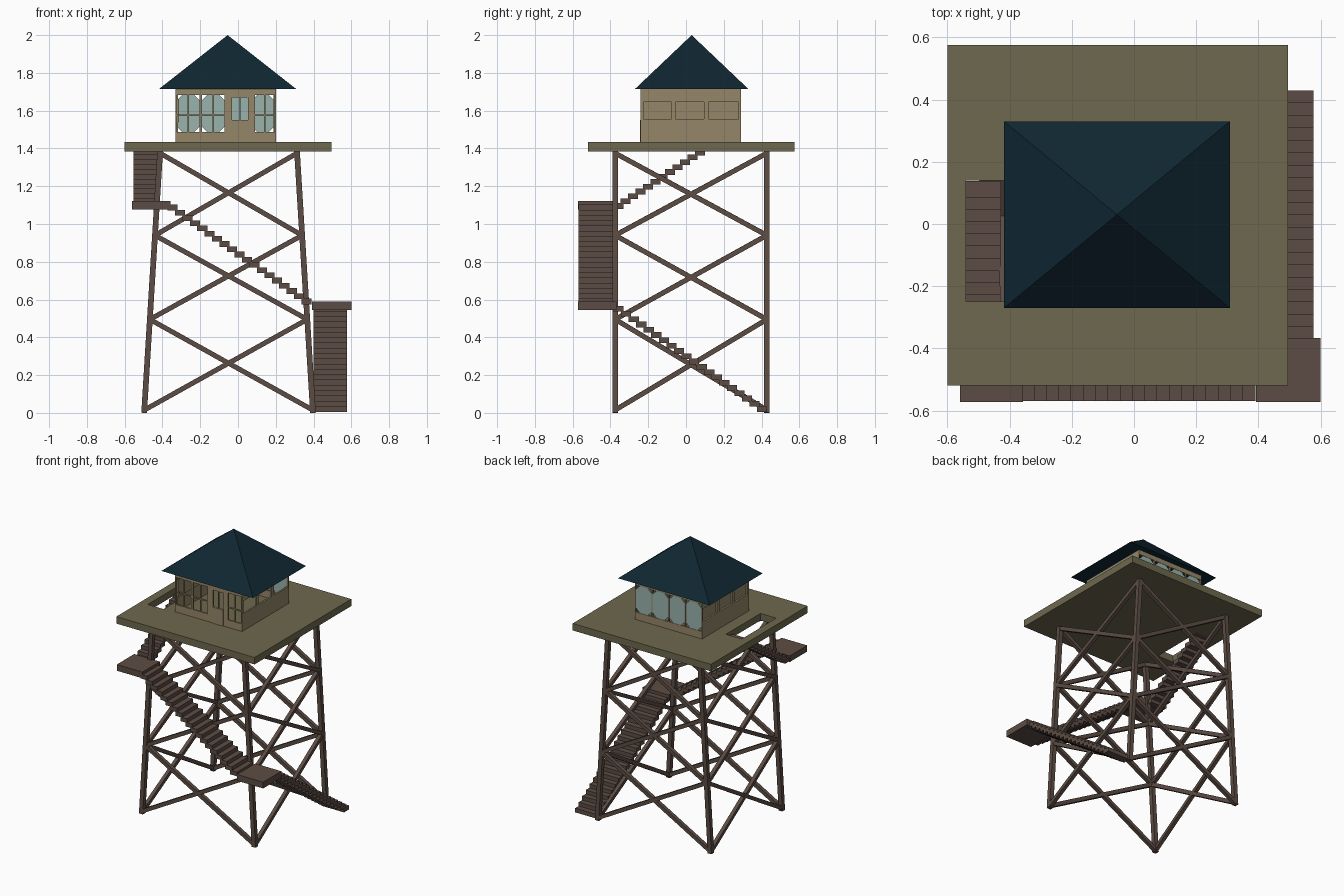
import bpy, bmesh, math
from mathutils import Vector, Matrix

if "Cube" in bpy.data.objects:
    bpy.data.objects.remove(bpy.data.objects["Cube"])


def material(name, rgb):
    m = bpy.data.materials.new(name)
    m.diffuse_color = (*rgb, 1)
    m.use_nodes = True
    m.node_tree.nodes["Principled BSDF"].inputs["Base Color"].default_value = m.diffuse_color
    return m


WOOD = material("brown timber", (0.107, 0.073, 0.058))
DECK = material("olive deck", (0.155, 0.140, 0.077))
WALL = material("tan wall", (0.30, 0.24, 0.14))
ROOF = material("dark blue roof", (0.005, 0.020, 0.032))
GLASS = material("pale glass", (0.32, 0.45, 0.42))


def finish(bm, name, mat):
    bmesh.ops.recalc_face_normals(bm, faces=bm.faces[:])
    me = bpy.data.meshes.new(name)
    bm.to_mesh(me)
    bm.free()
    me.materials.append(mat)
    ob = bpy.data.objects.new(name, me)
    bpy.context.collection.objects.link(ob)
    return ob


def add_box(bm, lo, hi):
    lo, hi = Vector(lo), Vector(hi)
    m = Matrix.Translation((lo + hi) / 2) @ Matrix.Diagonal((*(hi - lo), 1))
    bmesh.ops.create_cube(bm, size=1, matrix=m)


def boxes(name, mat, *spans):
    bm = bmesh.new()
    for lo, hi in spans:
        add_box(bm, lo, hi)
    return finish(bm, name, mat)


def add_beam(bm, a, b, w):
    a, b = Vector(a), Vector(b)
    d = b - a
    rot = d.to_track_quat('Z', 'Y').to_matrix().to_4x4()
    m = Matrix.Translation((a + b) / 2) @ rot @ Matrix.Diagonal((w, w, d.length, 1))
    bmesh.ops.create_cube(bm, size=1, matrix=m)


def panel(name, mat, rect, holes, place, thick):
    """Flat panel (u0, v0, u1, v1) with rectangular holes; place maps u, v to space."""
    us = sorted({r[i] for r in [rect, *holes] for i in (0, 2)})
    vs = sorted({r[i] for r in [rect, *holes] for i in (1, 3)})
    bm = bmesh.new()
    grid = [[bm.verts.new(place(u, v)) for v in vs] for u in us]
    for i in range(len(us) - 1):
        for j in range(len(vs) - 1):
            u, v = (us[i] + us[i + 1]) / 2, (vs[j] + vs[j + 1]) / 2
            if not any(h[0] < u < h[2] and h[1] < v < h[3] for h in holes):
                bm.faces.new((grid[i][j], grid[i + 1][j], grid[i + 1][j + 1], grid[i][j + 1]))
    bmesh.ops.delete(bm, geom=[v for v in bm.verts if not v.link_faces], context='VERTS')
    ext = bmesh.ops.extrude_face_region(bm, geom=bm.faces[:], use_keep_orig=True)
    moved = [g for g in ext["geom"] if isinstance(g, bmesh.types.BMVert)]
    bmesh.ops.translate(bm, verts=moved, vec=thick)
    return finish(bm, name, mat)


# Tower frame: legs lean inward along x only
LEVELS = (0.015, 0.495, 0.94, 1.375)
Y0, Y1 = -0.375, 0.428


def leg_point(side, y, z):
    return (-0.05 + side * (0.447 - 0.085 * z / 1.39), y, z)


bm = bmesh.new()
for side in (-1, 1):
    for y in (Y0, Y1):
        add_beam(bm, leg_point(side, y, 0), leg_point(side, y, 1.39), 0.03)
finish(bm, "tower_legs", WOOD)

bm = bmesh.new()
corners = [(-1, Y0), (1, Y0), (1, Y1), (-1, Y1)]
for i in range(4):
    a, b = corners[i], corners[(i + 1) % 4]
    for z0, z1 in zip(LEVELS, LEVELS[1:]):
        add_beam(bm, leg_point(*a, z0), leg_point(*b, z1), 0.026)
        add_beam(bm, leg_point(*b, z0), leg_point(*a, z1), 0.026)
finish(bm, "cross_braces", WOOD)


# Stairs: each flight is a run of overlapping slabs
def flight(name, axis, cross, start, end, z0, z1, n):
    bm = bmesh.new()
    run, rise = (end - start) / n, (z1 - z0) / n
    for i in range(n):
        a = start + i * run
        s = sorted((a, a + run * 1.35))
        z = z0 + i * rise
        if axis == 'x':
            add_box(bm, (s[0], cross[0], z), (s[1], cross[1], z + 0.03))
        else:
            add_box(bm, (cross[0], s[0], z), (cross[1], s[1], z + 0.03))
    finish(bm, name, WOOD)


flight("lower_stairs", 'y', (0.40, 0.577), 0.43, -0.37, 0.005, 0.565, 20)
flight("middle_stairs", 'x', (-0.57, -0.39), 0.39, -0.36, 0.575, 1.10, 19)
flight("upper_stairs", 'y', (-0.553, -0.427), -0.385, 0.125, 1.08, 1.415, 13)
boxes("lower_landing", WOOD, ((0.393, -0.572, 0.545), (0.60, -0.367, 0.59)))
boxes("upper_landing", WOOD, ((-0.56, -0.572, 1.078), (-0.357, -0.375, 1.122)))

# Deck with stair opening
panel("deck", DECK, (-0.60, -0.52, 0.495, 0.575), [(-0.54, -0.25, -0.415, 0.14)],
      lambda u, v: (u, v, 1.385), (0, 0, 0.05))

# Cabin walls with window openings
X0, X1, W0, W1, ZB, ZT, T = -0.33, 0.20, -0.24, 0.29, 1.435, 1.72, 0.012
SILL, HEAD = 1.488, 1.682
front_windows = [(-0.322, -0.203), (-0.19, -0.072), (0.09, 0.192)]
door = (-0.032, 1.55, 0.052, 1.67)
panel("front_wall", WALL, (X0, ZB, X1, ZT),
      [(a, SILL, b, HEAD) for a, b in front_windows] + [door],
      lambda u, v: (u, W0, v), (0, T, 0))
back_windows = [(c - 0.062, c + 0.062) for c in (-0.263, -0.131, 0.001, 0.133)]
panel("back_wall", WALL, (X0, ZB, X1, ZT),
      [(a, SILL, b, HEAD) for a, b in back_windows],
      lambda u, v: (u, W1, v), (0, -T, 0))
side_holes = [(a, 1.557, b, 1.647) for a, b in ((-0.226, -0.077), (-0.055, 0.095), (0.12, 0.278))]
for name, x, t in (("left_wall", X0, T), ("right_wall", X1, -T)):
    panel(name, WALL, (W0 + T, ZB, W1 - T, ZT), side_holes,
          lambda u, v: (x, u, v), (t, 0, 0))
boxes("left_shutter", WALL, ((X0 + T, W0 + T, 1.54), (X0 + T + 0.006, W1 - T, 1.66)))

# Window bars and door split
bars = []
for a, b in front_windows:
    m = (a + b) / 2
    bars.append(((m - 0.004, W0 + 0.002, SILL), (m + 0.004, W0 + 0.010, HEAD)))
    bars.append(((a, W0 + 0.002, 1.573), (b, W0 + 0.010, 1.581)))
bars.append(((0.007, W0 + 0.002, 1.55), (0.013, W0 + 0.010, 1.67)))
boxes("window_bars", WALL, *bars)
boxes("door", WALL, ((-0.032, W0 - 0.004, ZB), (0.052, W0, 1.55)))

# Back glass: eight-sided panes
bm = bmesh.new()
for a, b in back_windows:
    c = 0.03
    pts = [(a + c, SILL), (b - c, SILL), (b, SILL + c), (b, HEAD - c),
           (b - c, HEAD), (a + c, HEAD), (a, HEAD - c), (a, SILL + c)]
    f = bm.faces.new([bm.verts.new((u, W1 - 0.008, v)) for u, v in pts])
    ext = bmesh.ops.extrude_face_region(bm, geom=[f], use_keep_orig=True)
    bmesh.ops.translate(bm, vec=(0, 0.006, 0),
                        verts=[g for g in ext["geom"] if isinstance(g, bmesh.types.BMVert)])
finish(bm, "back_glass", GLASS)

# Pyramid roof
bm = bmesh.new()
base = [bm.verts.new(p) for p in ((-0.418, -0.27, 1.715), (0.308, -0.27, 1.715),
                                  (0.308, 0.33, 1.715), (-0.418, 0.33, 1.715))]
tip = bm.verts.new((-0.055, 0.03, 2.0))
bm.faces.new(base)
for i in range(4):
    bm.faces.new((base[i], base[(i + 1) % 4], tip))
finish(bm, "roof", ROOF)
